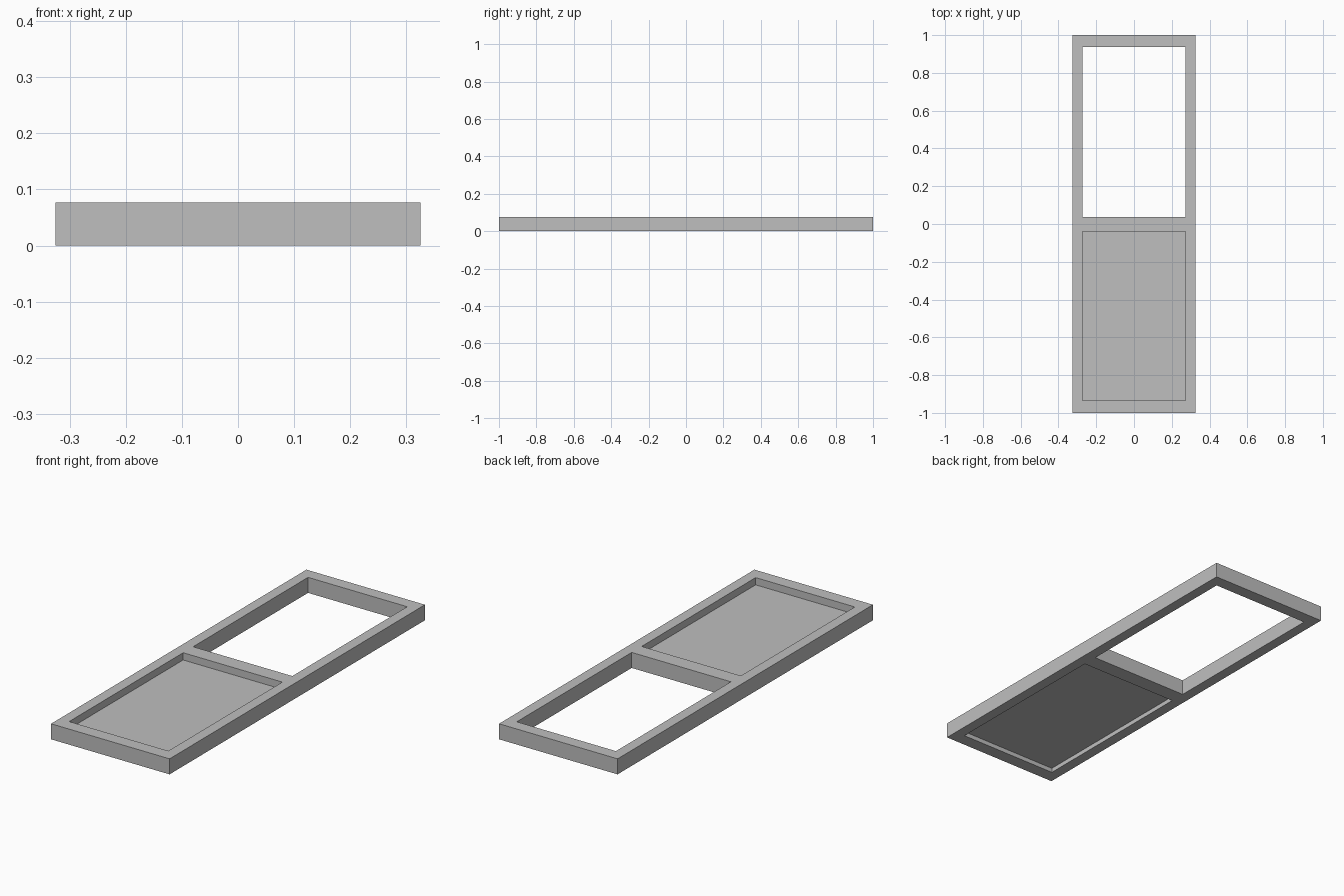
import bpy
import bmesh

old = bpy.data.objects.get("Cube")
if old:
    bpy.data.objects.remove(old, do_unlink=True)

HEIGHT = 0.077
XS = [-0.325, -0.272, 0.272, 0.325]
YS = [-1.0, -0.934, -0.041, 0.037, 0.937, 1.0]
PANEL_BOTTOM, PANEL_TOP = 0.022, 0.041

grey = bpy.data.materials.new("plain grey")
grey.use_nodes = True
colour = (0.52, 0.52, 0.52, 1.0)
grey.diffuse_color = colour
grey.node_tree.nodes["Principled BSDF"].inputs["Base Color"].default_value = colour


def slab(name, xs, ys, bottom, top, is_open):
    """Extrude a grid of cells upward, leaving out the open cells."""
    bm = bmesh.new()
    grid = [[bm.verts.new((x, y, bottom)) for y in ys] for x in xs]
    for i in range(len(xs) - 1):
        for j in range(len(ys) - 1):
            if not is_open(i, j):
                bm.faces.new((grid[i][j], grid[i + 1][j],
                              grid[i + 1][j + 1], grid[i][j + 1]))
    base = bm.faces[:]
    result = bmesh.ops.extrude_face_region(bm, geom=base, use_keep_orig=True)
    raised = [g for g in result["geom"] if isinstance(g, bmesh.types.BMVert)]
    bmesh.ops.translate(bm, verts=raised, vec=(0, 0, top - bottom))
    bmesh.ops.recalc_face_normals(bm, faces=bm.faces[:])
    mesh = bpy.data.meshes.new(name)
    bm.to_mesh(mesh)
    bm.free()
    mesh.materials.append(grey)
    obj = bpy.data.objects.new(name, mesh)
    bpy.context.collection.objects.link(obj)
    return obj


# Outer frame with a crossbar and two openings
slab("frame", XS, YS, 0, HEIGHT, lambda i, j: i == 1 and j in (1, 3))

# Thin panel recessed in the front opening
slab("recessed_panel", XS[1:3], YS[1:3], PANEL_BOTTOM, PANEL_TOP,
     lambda i, j: False)
